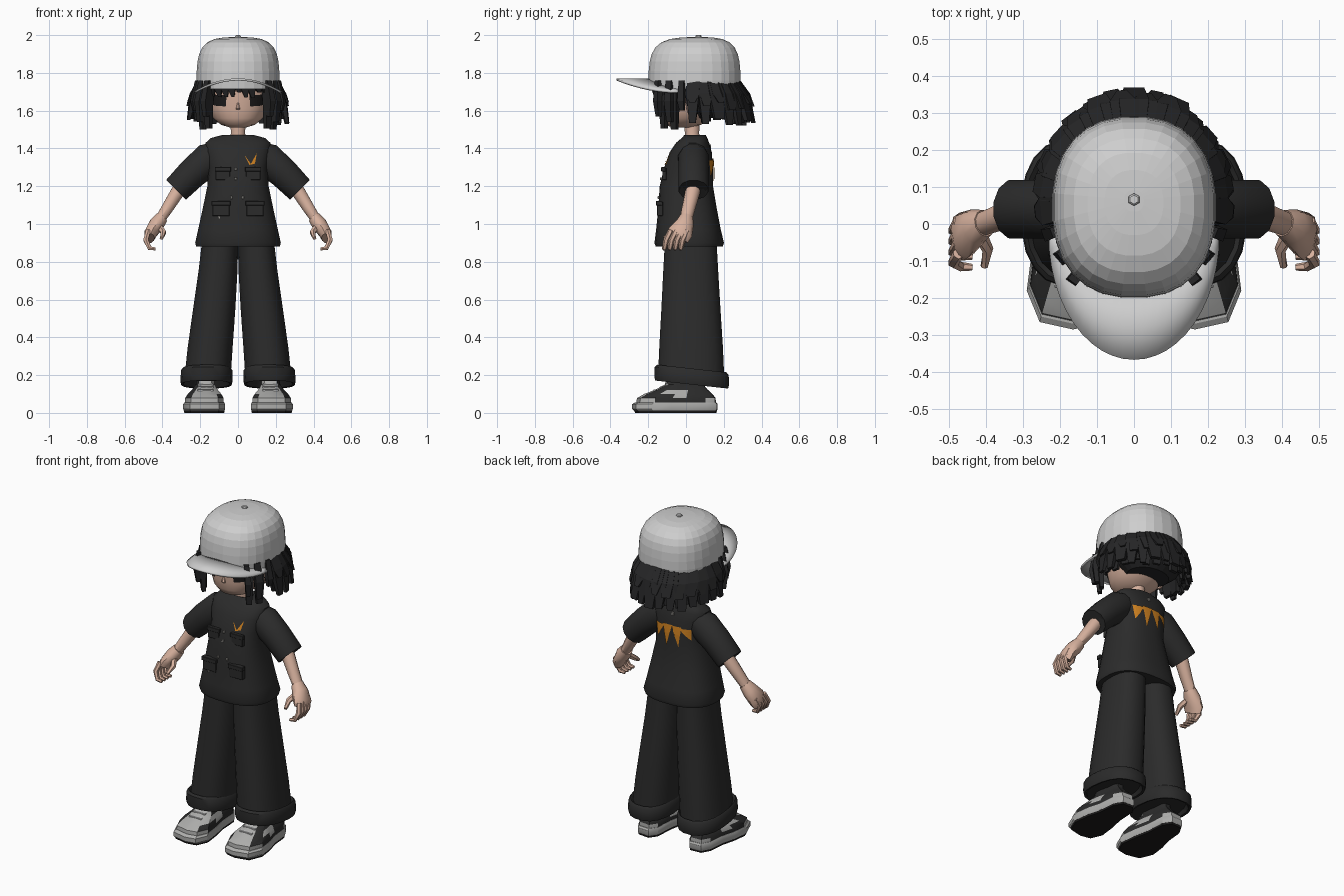
import bpy, bmesh, math, random
from mathutils import Vector as V

if "Cube" in bpy.data.objects:
    bpy.data.objects.remove(bpy.data.objects["Cube"])

random.seed(4)


def mat(name, r, g, b):
    m = bpy.data.materials.new(name)
    m.diffuse_color = (r, g, b, 1)
    m.use_nodes = True
    m.node_tree.nodes["Principled BSDF"].inputs["Base Color"].default_value = m.diffuse_color
    return m


BLACK = mat("black cloth", .024, .024, .024)
HAIR = mat("black hair", .019, .019, .02)
CAP = mat("pale grey", .62, .62, .62)
GREY = mat("shoe grey", .42, .42, .41)
SKIN = mat("skin", .68, .44, .34)
ORANGE = mat("orange", .62, .22, .015)
DARK = mat("eye dark", .012, .011, .011)
METAL = mat("button grey", .3, .29, .27)


def finish(bm, name, mats, smooth=40, mirror=False, recalc=True):
    if recalc:
        bmesh.ops.recalc_face_normals(bm, faces=bm.faces)
    me = bpy.data.meshes.new(name)
    bm.to_mesh(me)
    bm.free()
    for m in (mats if isinstance(mats, list) else [mats]):
        me.materials.append(m)
    ob = bpy.data.objects.new(name, me)
    bpy.context.collection.objects.link(ob)
    if smooth:
        me.polygons.foreach_set("use_smooth", [True] * len(me.polygons))
        me.set_sharp_from_angle(angle=math.radians(smooth))
    if mirror:
        ob.modifiers.new("Mirror", 'MIRROR').use_mirror_merge = False
    return ob


def ring(c, u, v, a, b, n=2, sides=20):
    out = []
    for i in range(sides):
        t = math.tau * (i + .5) / sides
        x, y = math.cos(t), math.sin(t)
        out.append(V(c) + V(u) * a * math.copysign(abs(x) ** (2 / n), x)
                   + V(v) * b * math.copysign(abs(y) ** (2 / n), y))
    return out


def skin_rings(bm, rings):
    vs = [[bm.verts.new(p) for p in r] for r in rings]
    k = len(vs[0])
    for lo, hi in zip(vs, vs[1:]):
        for i in range(k):
            bm.faces.new((lo[i], lo[(i + 1) % k], hi[(i + 1) % k], hi[i]))
    bm.faces.new(vs[0][::-1])
    bm.faces.new(vs[-1])


def stack(name, prof, m, n=2, sides=20, cx=0, tilt=0, **kw):
    """Horizontal rings: (z, x offset, y centre, half width, half depth)."""
    bm = bmesh.new()
    skin_rings(bm, [ring((cx + dx, cy, z), (1, 0, 0), (0, 1, tilt), a, b, n, sides)
                    for z, dx, cy, a, b in prof])
    return finish(bm, name, m, **kw)


def tube(bm, pts, sides=10):
    """Rings along a path: (x, y, z, radius across, radius in depth)."""
    ps = [V(p[:3]) for p in pts]
    rs = []
    for i, p in enumerate(pts):
        d = (ps[min(i + 1, len(ps) - 1)] - ps[max(i - 1, 0)]).normalized()
        u = V((0, 1, 0)).cross(d).normalized()
        rs.append(ring(ps[i], u, d.cross(u), p[3], p[4], 2, sides))
    skin_rings(bm, rs)


def surf(prof, x, z, side, n):
    """Depth of a stacked shape at a given x and z."""
    for p, q in zip(prof, prof[1:]):
        if p[0] <= z <= q[0]:
            t = (z - p[0]) / (q[0] - p[0])
            cy, a, b = [p[k] + t * (q[k] - p[k]) for k in (2, 3, 4)]
            return cy + side * b * max(0, 1 - min(1, abs(x / a)) ** n) ** (1 / n)
    return 0


def decal(name, polys, prof, side, n, m, mirror=False):
    bm = bmesh.new()
    for poly in polys:
        f = bm.faces.new([bm.verts.new((x, 0, z)) for x, z in poly])
        f.normal_update()
        if f.normal.y * side < 0:
            f.normal_flip()
    bmesh.ops.triangulate(bm, faces=bm.faces)
    bmesh.ops.subdivide_edges(bm, edges=bm.edges, cuts=4, use_grid_fill=True)
    for v in bm.verts:
        v.co.y = surf(prof, v.co.x, v.co.z, side, n) + side * .006
    finish(bm, name, m, 0, mirror, recalc=False)


def boxes(name, items, m, mirror=False):
    bm = bmesh.new()
    for c, s in items:
        vs = bmesh.ops.create_cube(bm, size=1)["verts"]
        for v in vs:
            v.co = V(c) + V([v.co[k] * s[k] for k in range(3)])
    bmesh.ops.bevel(bm, geom=bm.edges[:], offset=.002, segments=1, affect='EDGES')
    finish(bm, name, m, 0, mirror)


# shirt body and sleeves
shirt = [(.88, 0, .017, .222, .178), (.9, 0, .017, .228, .185), (.97, 0, .013, .212, .172),
         (1.08, 0, .008, .188, .156), (1.2, 0, .002, .163, .142), (1.3, 0, .014, .157, .13),
         (1.38, 0, .025, .172, .112), (1.43, 0, .035, .172, .088), (1.455, 0, .045, .145, .068),
         (1.472, 0, .048, .08, .056), (1.468, 0, .046, .062, .044), (1.44, 0, .04, .058, .04)]
stack("shirt", shirt, BLACK, 2.5, 28)
bm = bmesh.new()
tube(bm, [(.1, .04, 1.375, .07, .07), (.15, .04, 1.345, .092, .084), (.24, .04, 1.27, .084, .082),
          (.322, .04, 1.187, .077, .082), (.328, .04, 1.18, .075, .08), (.323, .04, 1.186, .066, .07),
          (.28, .04, 1.23, .06, .065)], 12)
finish(bm, "sleeve", BLACK, 40, True)

# shirt decoration
decal("back_spikes", [[(x - w, 1.35 - abs(x) * .15), (x + w, 1.35 - abs(x) * .15), (tx, tz)]
      for x, w, tx, tz in ((-.085, .035, -.12, 1.27), (-.035, .032, -.05, 1.225),
                           (.025, .032, .03, 1.215), (.08, .035, .1, 1.25))],
      shirt, 1, 2.5, ORANGE)
decal("chest_mark", [[(.035, 1.365), (.07, 1.315), (.06, 1.313)],
                     [(.1, 1.375), (.09, 1.32), (.065, 1.313)]], shirt, -1, 2.5, ORANGE)
pockets, flaps = [], []
for cx, z, w, h, d in ((.08, 1.265, .076, .065, .022), (.09, 1.08, .09, .075, .03)):
    y = surf(shirt, cx, z, -1, 2.5)
    pockets.append(((cx, y, z), (w, d, h)))
    flaps.append(((cx, y - .006, z + h / 2 - .008), (w + .01, d, .024)))
boxes("pocket", pockets, BLACK, True)
boxes("pocket_flap", flaps, BLACK, True)
boxes("shirt_button", [((x, surf(shirt, x, z, -1, 2.5), z), (.012, .014, .014)) for x, z in
      ((-.012, 1.29), (-.012, 1.24), (-.035, 1.14), (.025, 1.14), (-.1, 1.035))], METAL)
boxes("neck_tag", [((0, surf(shirt, 0, 1.41, 1, 2.5), 1.41), (.016, .01, .02))], METAL)

# trousers with rolled cuffs
stack("trouser_leg", [(.17, .163, .027, .124, .178), (.35, .147, .027, .12, .17),
                      (.55, .126, .026, .113, .158), (.75, .106, .025, .104, .147),
                      (.93, .093, .025, .096, .137)], BLACK, 2.4, 20, mirror=True)
stack("trouser_cuff", [(.21, .167, .03, .1, .15), (.153, .167, .03, .122, .182),
                       (.15, .167, .03, .134, .195), (.17, .167, .03, .139, .2),
                       (.222, .166, .03, .137, .198), (.235, .165, .03, .128, .186),
                       (.22, .164, .03, .115, .17)], BLACK, 2.4, 20, tilt=-.11, mirror=True)

# shoes: outline reused for outsole, midsole and upper
outline = [(.1, -.272), (.165, -.285), (.255, -.265), (.29, -.18), (.277, -.08), (.255, 0),
           (.245, .11), (.215, .163), (.14, .168), (.107, .12), (.1, 0), (.08, -.1), (.068, -.2)]


def foot(t, z, c=(.17, .03)):
    return [V((x + (c[0] - x) * t, y + (c[1] - y) * t, z)) for x, y in outline]


def shoe_part(name, levels, mats, rule=None):
    bm = bmesh.new()
    skin_rings(bm, [foot(t, z) for t, z in levels])
    bmesh.ops.recalc_face_normals(bm, faces=bm.faces)
    if rule:
        for f in bm.faces:
            f.material_index = rule(f.calc_center_median())
    finish(bm, name, mats, 30, True)


shoe_part("outsole", [(.05, 0), (.03, .014)], DARK)
shoe_part("midsole", [(.03, .012), (0, .02), (0, .046), (.05, .056)], GREY)
shoe_part("shoe_upper", [(.07, .05), (.08, .078), (.2, .1), (.38, .122), (.55, .15), (.6, .21)],
          [BLACK, GREY],
          lambda c: int((c.z < .09 and c.y < -.2) or (c.z > .105 and c.y < -.07 and c.x < .21)
                        or (c.z < .07 and c.y > .1) or (.08 < c.z < .115 and -.1 < c.y < .02)))
boxes("shoe_lace", [((.172, y, z), (.085, .016, .012)) for y, z in
                    ((-.165, .119), (-.13, .135), (-.1, .15))], CAP, True)
boxes("sole_tread", [((.17, y, .004), (.1, .025, .006)) for y in (-.2, -.14, -.08, .04, .1)], METAL, True)

# forearm and hand
bm = bmesh.new()
tube(bm, [(.26, .04, 1.25, .04, .04), (.32, .035, 1.17, .038, .04), (.37, .015, 1.09, .033, .036),
          (.412, 0, 1.025, .028, .033)])
tube(bm, [(.403, .002, 1.035, .035, .037), (.43, -.008, 1.0, .042, .05), (.46, -.03, .955, .036, .066),
          (.468, -.045, .925, .026, .06)])
for j in range(4):
    y = -.003 - .029 * j
    tube(bm, [(.475, y + .01, .965, .015, .016), (.488, y - .015, .915, .015, .015),
              (.468, y - .025, .872, .013, .013), (.437, y - .027, .868, .009, .009)], 6)
tube(bm, [(.42, -.02, .99, .02, .02), (.395, -.07, .955, .016, .016), (.405, -.115, .925, .01, .01)], 6)
finish(bm, "arm_and_hand", SKIN, 40, True)

# neck, head, ears and face
stack("neck", [(1.42, 0, .04, .05, .045), (1.48, 0, .032, .038, .038), (1.57, 0, .03, .042, .045)], SKIN)
head = [(1.51, 0, -.02, .04, .05), (1.525, 0, -.015, .09, .095), (1.56, 0, .0, .132, .13),
        (1.61, 0, .02, .155, .157), (1.68, 0, .03, .17, .175), (1.8, 0, .04, .18, .185)]
stack("head", head, SKIN, 2.2, 24)
stack("ear", [(1.59, -.02, .02, .01, .012), (1.62, -.01, .02, .022, .022), (1.67, .012, .025, .026, .03),
              (1.7, .005, .025, .012, .018)], SKIN, 2, 8, cx=.185, mirror=True)
stack("nose", [(1.605, 0, -.132, .012, .012), (1.612, 0, -.14, .012, .014), (1.64, 0, -.136, .005, .006)],
      SKIN, 2, 6)
decal("eye", [[(.065, 1.622), (.128, 1.627), (.135, 1.685), (.06, 1.682)]], head, -1, 2.2, DARK, True)

# hair: inner mass and hanging locks
stack("hair_mass", [(1.56, 0, .12, .13, .1), (1.6, 0, .13, .18, .14), (1.7, 0, .13, .205, .16),
                    (1.8, 0, .12, .2, .15)], HAIR, 2, 20, smooth=0)


def lock(bm, pts, w, d, tip=.45):
    rs = []
    for (x, y, z), k in zip(pts, (.9, 1.1, tip)):
        o = V((x, y - .06, 0)).normalized()
        s = V((-o.y, o.x, 0))
        rs.append([V((x, y, z)) + s * w * i * k + o * d * j * k for i, j in
                   ((-1, -1), (1, -1), (1, 1), (-1, 1))])
    skin_rings(bm, rs)


bm = bmesh.new()
for layer, (grow, zt, count) in enumerate(((0, 1.545, 15), (-.04, 1.555, 14), (.0, 1.63, 14))):
    for i in range(count):
        t = math.radians(-4 + 188 * i / (count - 1))
        c, s = math.cos(t), math.sin(t)
        j = random.uniform(-.02, .02)
        out = [(a * c, .055 + b * s, z) for a, b, z in
               ((.195, .21, 1.77), (.235 + grow / 2, .265 + grow / 2, 1.69),
                (.262 + grow, .3 + grow + j / 3, zt + j - .015 * s))]
        lock(bm, out, random.uniform(.03, .04), .016, random.uniform(.4, .8))
# locks beside the face
for sx in (-1, 1):
    for x, y, z, w in ((.185, -.06, 1.5, .024), (.155, -.115, 1.505, .022), (.2, -.085, 1.54, .02),
                       (.17, -.145, 1.57, .016), (.225, -.02, 1.6, .016)):
        lock(bm, [(sx * x * .93, y, 1.76), (sx * (x + .005), y - .005, 1.65), (sx * x, y, z)], w, .016, .7)
# fringe under the brim
for i in range(9):
    x = -.14 + .035 * i
    y = -.175 + 2.2 * x * x
    lock(bm, [(x, y + .01, 1.77), (x, y, 1.72), (x + .008, y + .008, random.uniform(1.665, 1.7))],
         .02, .008, .4)
finish(bm, "hair_locks", HAIR, 0)

# cap: crown, brim, button
stack("cap_crown", [(z, 0, .045 + (1 - k) * .02, .221 * k, .245 * k) for z, k in
                    ((1.715, .985), (1.76, 1), (1.81, .995), (1.86, .975), (1.9, .935), (1.935, .86),
                     (1.962, .74), (1.979, .57), (1.987, .36), (1.99, .12))], CAP, 2.35, 28, smooth=0)
bm = bmesh.new()
N = 24
rows = []
for a, b in ((.19, .15), (.215, .25), (.228, .337)):
    row = []
    for i in range(N + 1):
        t = math.pi * i / N
        x = a * math.cos(t)
        row.append(bm.verts.new((x, -.03 - b * math.sin(t), 1.765 - .068 * (x / .228) ** 2)))
    rows.append(row)
for r, q in zip(rows, rows[1:]):
    for i in range(N):
        bm.faces.new((r[i], r[i + 1], q[i + 1], q[i]))
brim = finish(bm, "cap_brim", CAP, 30)
sol = brim.modifiers.new("Thickness", 'SOLIDIFY')
sol.thickness, sol.offset = .012, 0
stack("cap_button", [(1.98, 0, .066, .017, .017), (1.995, 0, .066, .017, .017),
                     (2.0, 0, .066, .012, .012)], CAP, 2, 6, smooth=0)
